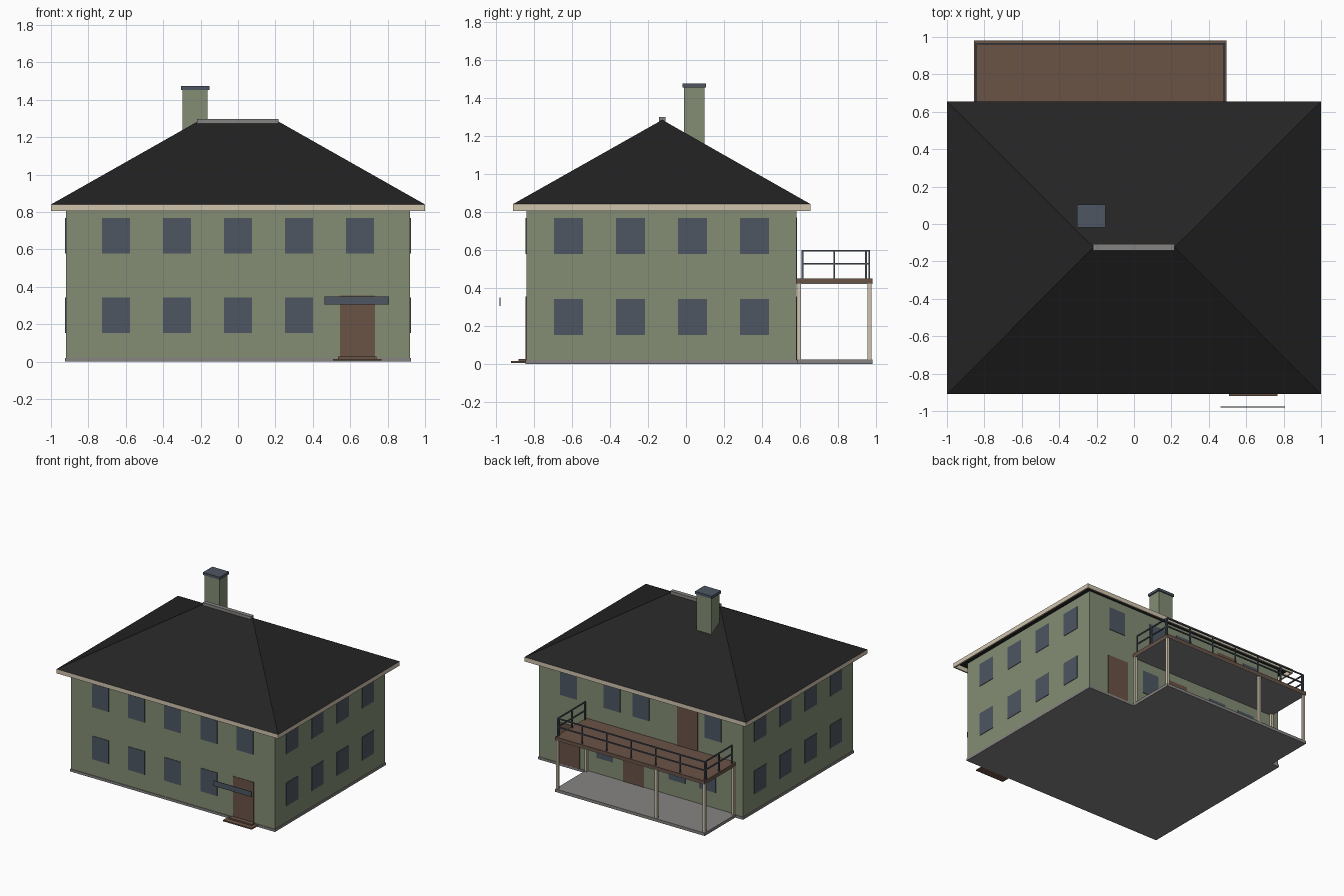
import bpy
import bmesh

old = bpy.data.objects.get("Cube")
if old:
    bpy.data.objects.remove(old, do_unlink=True)


def srgb(r, g, b):
    def linear(c):
        c /= 255
        return c / 12.92 if c < 0.04045 else ((c + 0.055) / 1.055) ** 2.4
    return (linear(r), linear(g), linear(b), 1.0)


def material(name, rgb):
    mat = bpy.data.materials.new(name)
    mat.use_nodes = True
    colour = srgb(*rgb)
    mat.diffuse_color = colour
    for node in mat.node_tree.nodes:
        if node.type == 'BSDF_PRINCIPLED':
            node.inputs["Base Color"].default_value = colour
    return mat


GREEN = material("wall_green", (131, 141, 117))
BLACK = material("roof_black", (36, 36, 36))
CREAM = material("trim_cream", (208, 196, 174))
SLATE = material("slate_blue", (77, 86, 97))
BROWN = material("wood_brown", (106, 83, 70))
GREY = material("concrete_grey", (134, 132, 130))


def finish(name, bm, mat):
    bmesh.ops.recalc_face_normals(bm, faces=bm.faces)
    mesh = bpy.data.meshes.new(name)
    bm.to_mesh(mesh)
    bm.free()
    mesh.materials.append(mat)
    obj = bpy.data.objects.new(name, mesh)
    bpy.context.scene.collection.objects.link(obj)
    return obj


def box(name, xs, ys, zs, mat):
    """Box between pairs of limits on each axis."""
    bm = bmesh.new()
    bmesh.ops.create_cube(bm, size=1)
    for v in bm.verts:
        v.co = [lim[0] if c < 0 else lim[1] for c, lim in zip(v.co, (xs, ys, zs))]
    return finish(name, bm, mat)


def bar(name, centre, size, mat):
    return box(name, *[(c - s / 2, c + s / 2) for c, s in zip(centre, size)], mat)


WALL_X, FRONT, BACK = 0.92, -0.84, 0.58
EAVE_X, EAVE_F, EAVE_B = 1.0, -0.91, 0.655
EAVE_Z, FASCIA_Z, RIDGE_Z = 0.84, 0.805, 1.283
RIDGE_X, RIDGE_Y = 0.217, -0.125

# Walls and plinth
box("walls", (-WALL_X, WALL_X), (FRONT, BACK), (0.02, 0.838), GREEN)
box("plinth", (-0.925, 0.925), (-0.845, 0.585), (0, 0.02), GREY)

# Hip roof
bm = bmesh.new()
eaves = [bm.verts.new((x, y, EAVE_Z)) for x, y in
         ((-EAVE_X, EAVE_F), (EAVE_X, EAVE_F), (EAVE_X, EAVE_B), (-EAVE_X, EAVE_B))]
left, right = [bm.verts.new((x, RIDGE_Y, RIDGE_Z)) for x in (-RIDGE_X, RIDGE_X)]
a, b, c, d = eaves
for face in ((a, b, right, left), (b, c, right), (c, d, left, right), (d, a, left), eaves):
    bm.faces.new(face)
finish("hip_roof", bm, BLACK)
box("ridge_cap", (-0.22, 0.217), (-0.141, -0.107), (1.27, 1.298), GREY)

# Fascia boards around the eaves
T = 0.012
for name, y in (("front_fascia", EAVE_F), ("back_fascia", EAVE_B - T)):
    box(name, (-EAVE_X, EAVE_X), (y, y + T), (FASCIA_Z, EAVE_Z), CREAM)
for name, x in (("left_fascia", EAVE_X - T), ("right_fascia", -EAVE_X)):
    box(name, (x, x + T), (EAVE_F + T, EAVE_B - T), (FASCIA_Z, EAVE_Z), CREAM)

# Chimney
box("chimney", (-0.296, -0.162), (-0.01, 0.096), (1.05, 1.455), GREEN)
box("chimney_cap", (-0.305, -0.153), (-0.018, 0.104), (1.453, 1.474), SLATE)

# Windows and doors as thin plates
P = 0.004
LOW, HIGH = 0.247, 0.672


def window(side, u, z):
    if side in ("front", "back"):
        y = FRONT if side == "front" else BACK
        bar(side + "_window", (u, y, z), (0.15, 2 * P, 0.19), SLATE)
    else:
        x = WALL_X if side == "left" else -WALL_X
        bar(side + "_window", (x, u, z), (2 * P, 0.153, 0.19), SLATE)


def door(side, x, z0, z1):
    y = FRONT if side == "front" else BACK
    box(side + "_door", (x - 0.094, x + 0.094), (y - P, y + P), (z0, z1), BROWN)


STEP = 0.326
for i in range(5):
    x = (i - 2) * STEP
    window("front", x, HIGH)
    if i < 4:
        window("front", x, LOW)
for i in range(4):
    for z in (LOW, HIGH):
        for side in ("left", "right"):
            window(side, -0.618 + i * STEP, z)
for x in (0.652, 0.26, 0, -0.652):
    window("back", x, HIGH)
for x in (STEP, -STEP, -0.6):
    window("back", x, LOW)
door("front", 0.639, 0.02, 0.353)
door("back", 0.645, 0.02, 0.353)
door("back", 0.065, 0.02, 0.353)
door("back", -0.42, 0.445, 0.77)

# Front steps and canopy board
box("lower_step", (0.508, 0.768), (-0.92, FRONT), (0.005, 0.015), BROWN)
box("upper_step", (0.535, 0.74), (-0.88, FRONT), (0.015, 0.026), BROWN)
box("canopy_board", (0.463, 0.808), (-0.98, -0.976), (0.305, 0.349), SLATE)

# Back porch: slab, deck and posts
PX = (-0.855, 0.495)
PY = (BACK, 0.98)
box("porch_slab", PX, PY, (0, 0.024), GREY)
box("balcony_deck", PX, PY, (0.424, 0.449), BROWN)
box("balcony_underside", PX, PY, (0.419, 0.424), GREY)
for x in (-0.843, -0.41, 0.483):
    bar("outer_post", (x, 0.965, 0.221), (0.02, 0.02, 0.4), CREAM)
for x in (-0.843, 0.483):
    bar("inner_post", (x, 0.595, 0.221), (0.02, 0.02, 0.4), CREAM)

# Balcony railing
R = 0.009
X0, X1, Y0, Y1 = -0.843, 0.483, 0.613, 0.963
for z in (0.526, 0.595):
    bar("back_rail", ((X0 + X1) / 2, Y1, z), (X1 - X0 + R, R, R), SLATE)
    for x in (X0, X1):
        bar("side_rail", (x, (Y0 + Y1) / 2, z), (R, Y1 - Y0 + R, R), SLATE)
for i in range(7):
    bar("back_baluster", (X0 + (X1 - X0) * i / 6, Y1, 0.523), (R, R, 0.15), SLATE)
for x in (X0, X1):
    for y in (Y0, 0.779, 0.946):
        bar("side_baluster", (x, y, 0.523), (R, R, 0.15), SLATE)
